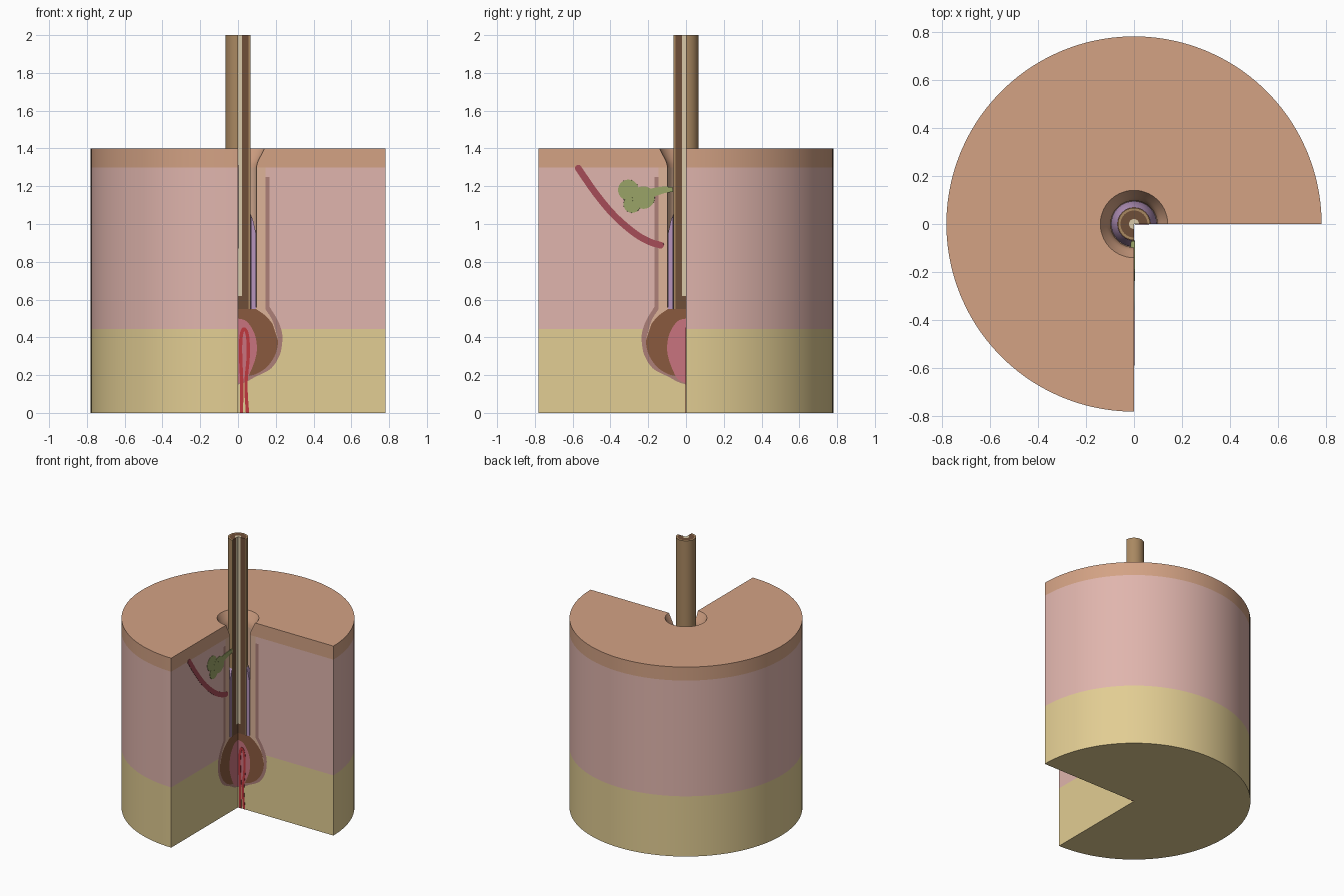
import bpy, bmesh, math
from mathutils import Vector

if "Cube" in bpy.data.objects:
    bpy.data.objects.remove(bpy.data.objects["Cube"])


def finish(bm, name, color):
    """Turn a bmesh into a smooth-shaded coloured object."""
    bmesh.ops.remove_doubles(bm, verts=bm.verts, dist=1e-5)
    bmesh.ops.recalc_face_normals(bm, faces=bm.faces)
    me = bpy.data.meshes.new(name)
    bm.to_mesh(me)
    bm.free()
    ob = bpy.data.objects.new(name, me)
    bpy.context.collection.objects.link(ob)
    mat = bpy.data.materials.new(name + "_colour")
    rgb = [int(color[i:i + 2], 16) / 255 for i in (0, 2, 4)]
    mat.diffuse_color = [((c + 0.055) / 1.055) ** 2.4 for c in rgb] + [1]
    mat.use_nodes = True
    mat.node_tree.nodes["Principled BSDF"].inputs["Base Color"].default_value = mat.diffuse_color
    me.materials.append(mat)
    bpy.ops.object.select_all(action='DESELECT')
    ob.select_set(True)
    bpy.context.view_layer.objects.active = ob
    bpy.ops.object.shade_smooth_by_angle(angle=math.radians(35))
    return ob


def layer(name, profile, color, steps=84):
    """Revolve a closed (radius, z) profile through 270 degrees and cap it."""
    bm = bmesh.new()
    rings = []
    for i in range(steps + 1):
        a = math.radians(270) * i / steps
        rings.append([bm.verts.new((r * math.cos(a), r * math.sin(a), z)) for r, z in profile])
    n = len(profile)
    for a, b in zip(rings, rings[1:]):
        for j in range(n):
            k = (j + 1) % n
            if profile[j][0] == 0 and profile[k][0] == 0:
                continue
            if profile[j][0] == 0:
                bm.faces.new((a[j], b[k], a[k]))
            elif profile[k][0] == 0:
                bm.faces.new((a[j], b[j], a[k]))
            else:
                bm.faces.new((a[j], b[j], b[k], a[k]))
    bm.faces.new(rings[0])
    bm.faces.new(rings[-1])
    return finish(bm, name, color)


def smooth(pts, n=6):
    """Catmull-Rom resampling of a few control points."""
    p = [Vector(q) for q in pts]
    p = [2 * p[0] - p[1]] + p + [2 * p[-1] - p[-2]]
    out = []
    for a, b, c, d in zip(p, p[1:], p[2:], p[3:]):
        for i in range(n):
            t = i / n
            out.append(0.5 * (2 * b + (c - a) * t + (2 * a - 5 * b + 4 * c - d) * t * t
                              + (3 * b - a - 3 * c + d) * t ** 3))
    return out + [p[-2]]


def tube(bm, pts, radii, side, sides=16):
    """Round tube along points; side is the normal of the plane it lies in."""
    rings, m = [], len(pts)
    for i, p in enumerate(pts):
        d = (pts[min(i + 1, m - 1)] - pts[max(i - 1, 0)]).normalized()
        u = d.cross(side).normalized()
        r = radii[0] + (radii[1] - radii[0]) * i / (m - 1)
        rings.append([bm.verts.new(p + r * (math.cos(t) * u + math.sin(t) * side))
                      for t in (2 * math.pi * (k + 0.5) / sides for k in range(sides))])
    for a, b in zip(rings, rings[1:]):
        for j in range(sides):
            k = (j + 1) % sides
            bm.faces.new((a[j], a[k], b[k], b[j]))
    bm.faces.new(rings[0])
    bm.faces.new(rings[-1])


def ball(bm, centre, r):
    v = bmesh.ops.create_uvsphere(bm, u_segments=24, v_segments=14, radius=r)['verts']
    bmesh.ops.translate(bm, verts=v, vec=centre)


def slice_flat(bm, normal):
    """Cut away what stands proud of the section face, and fill the cut."""
    res = bmesh.ops.bisect_plane(bm, geom=bm.verts[:] + bm.edges[:] + bm.faces[:],
                                 plane_co=normal * 0.002, plane_no=normal, clear_outer=True)
    edges = [e for e in res['geom_cut'] if isinstance(e, bmesh.types.BMEdge)]
    bmesh.ops.holes_fill(bm, edges=edges, sides=0)


def rz(pts, n=5):
    return [(max(v.x, 0), v.y) for v in smooth([(r, z, 0) for r, z in pts], n)]


# Shared boundaries between the bulb layers, listed from top to bottom
sheath_out = rz([(0.168, 0.56), (0.205, 0.5), (0.228, 0.445), (0.235, 0.39), (0.222, 0.31),
                 (0.175, 0.235), (0.09, 0.19), (0.045, 0.165), (0, 0.15)])
sheath_in = rz([(0.145, 0.55), (0.182, 0.49), (0.208, 0.405)])
matrix_out = rz([(0.095, 0.55), (0.15, 0.51), (0.195, 0.45), (0.212, 0.385), (0.198, 0.31),
                 (0.155, 0.245), (0.1, 0.208), (0.055, 0.195)])
papilla_out = rz([(0, 0.5), (0.045, 0.485), (0.085, 0.425), (0.1, 0.35), (0.09, 0.28),
                  (0.055, 0.195), (0.03, 0.17), (0, 0.158)])
i_mid = 15                      # matrix_out index at its widest point
i_neck = 25                     # papilla_out index at the bulb mouth
h_split = 10                    # sheath_out index at the dermis boundary

# Skin block
R = 0.78
funnel = rz([(0.14, 1.4), (0.125, 1.37), (0.105, 1.33), (0.097, 1.3)], 4)
layer("epidermis", funnel + [(R, 1.3), (R, 1.4)], "D3A284")
layer("dermis", [(R, 1.3), (0.145, 1.3), (0.145, 1.25), (0.168, 1.25)]
      + sheath_out[:h_split + 1] + [(R, 0.445)], "E0B5AD")
layer("fatty_layer", [(0, 0), (R, 0), (R, 0.445)] + sheath_out[h_split:], "E2CD93")

# Follicle sheaths
layer("dermal_sheath", [(0.145, 1.25), (0.168, 1.25)] + sheath_out
      + papilla_out[i_neck:][::-1] + matrix_out[i_mid:-1][::-1] + sheath_in[::-1], "AD8079")
layer("outer_root_sheath", [(0.097, 1.3), (0.145, 1.3)] + sheath_in
      + matrix_out[:i_mid + 1][::-1] + [(0.097, 0.56)], "DDB398")
layer("inner_root_sheath", [(0.068, 1.05), (0.08, 1.02), (0.095, 0.95), (0.095, 0.55),
                            (0.068, 0.55)], "B795BE")

# Hair bulb
layer("bulb_matrix", [(0, 0.55)] + matrix_out + papilla_out[:i_neck][::-1], "8A5A3E")
layer("papilla", papilla_out, "C9747F")

# Hair shaft
layer("hair_cuticle", [(0.056, 0.55), (0.067, 0.55), (0.067, 2), (0.056, 2)], "A98861")
layer("hair_cortex", [(0, 0.55), (0.056, 0.55), (0.056, 2), (0.021, 2), (0.021, 0.62),
                      (0, 0.62)], "6F4E38")
layer("hair_medulla", [(0, 0.62), (0.021, 0.62), (0.021, 2), (0, 2)], "D9C9A8")

X, Y = Vector((1, 0, 0)), Vector((0, -1, 0))

# Hair-raising muscle in the left section face
bm = bmesh.new()
path = smooth([(0, -0.57, 1.295), (0, -0.48, 1.165), (0, -0.38, 1.045), (0, -0.27, 0.95),
               (0, -0.19, 0.905), (0, -0.135, 0.888)])
tube(bm, path, (0.018, 0.018), X)
for end in (path[0], path[-1]):
    ball(bm, end, 0.018)
slice_flat(bm, X)
finish(bm, "erector_muscle", "A64C57")

# Oil gland lobes and duct
for i, (y, z, r) in enumerate([(-0.305, 1.18, 0.055), (-0.285, 1.105, 0.046),
                               (-0.225, 1.14, 0.06)]):
    bm = bmesh.new()
    ball(bm, (0, y, z), r)
    slice_flat(bm, X * (1 + 0.2 * i))
    finish(bm, f"oil_gland_lobe_{i + 1}", "9AA467")
bm = bmesh.new()
tube(bm, smooth([(0, -0.23, 1.15), (0, -0.17, 1.168), (0, -0.12, 1.18), (0, -0.07, 1.183)]),
     (0.028, 0.013), X)
slice_flat(bm, X * 1.6)
finish(bm, "oil_gland_duct", "9AA467")

# Capillary loop rising into the papilla
bm = bmesh.new()
tube(bm, smooth([(0.018, 0, 0), (0.02, 0, 0.15), (0.014, 0, 0.3), (0.016, 0, 0.4),
                 (0.03, 0, 0.445), (0.05, 0, 0.41), (0.054, 0, 0.3), (0.042, 0, 0.15),
                 (0.05, 0, 0)]), (0.009, 0.009), Y, 12)
slice_flat(bm, Y)
finish(bm, "capillary_loop", "C0393F")
